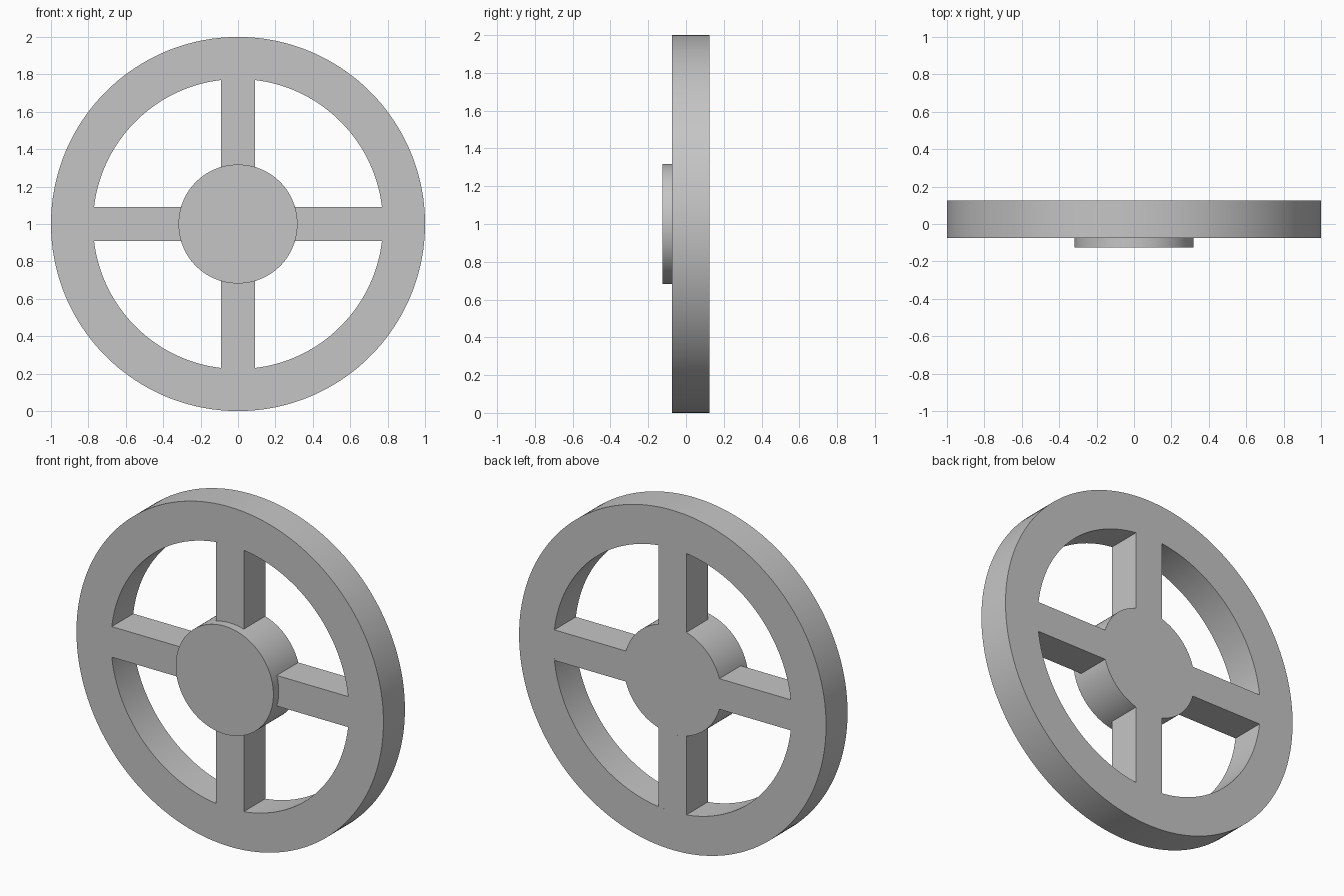
import bpy, bmesh
from math import sin, cos, asin, pi, tau

cube = bpy.data.objects.get("Cube")
if cube:
    bpy.data.objects.remove(cube, do_unlink=True)

SEGMENTS = 180
RIM_OUTER, RIM_INNER, HUB = 1.0, 0.775, 0.318
HALF_SPOKE = 0.09
FRONT, BACK, HUB_FRONT = -0.075, 0.125, -0.125
CENTRE_Z = 1.0

grey = bpy.data.materials.new("plain grey")
grey.use_nodes = True
grey.diffuse_color = (0.56, 0.56, 0.56, 1)
grey.node_tree.nodes["Principled BSDF"].inputs["Base Color"].default_value = grey.diffuse_color


def arc(radius, start, end, steps):
    """Points (x, z) along an arc, both ends included."""
    angles = [start + (end - start) * i / steps for i in range(steps + 1)]
    return [(radius * cos(a), radius * sin(a)) for a in angles]


def finish(name, bm):
    bmesh.ops.recalc_face_normals(bm, faces=bm.faces)
    mesh = bpy.data.meshes.new(name)
    bm.to_mesh(mesh)
    bm.free()
    mesh.materials.append(grey)
    obj = bpy.data.objects.new(name, mesh)
    obj.location.z = CENTRE_Z
    bpy.context.collection.objects.link(obj)
    return obj


def extruded(name, outline, front, back):
    """Solid made by pushing an (x, z) outline from front to back."""
    bm = bmesh.new()
    face = bm.faces.new([bm.verts.new((x, front, z)) for x, z in outline])
    result = bmesh.ops.extrude_face_region(bm, geom=[face], use_keep_orig=True)
    moved = [v for v in result["geom"] if isinstance(v, bmesh.types.BMVert)]
    bmesh.ops.translate(bm, verts=moved, vec=(0, back - front, 0))
    return finish(name, bm)


# Rim: a rectangular section swept round the axle
bm = bmesh.new()
section = [(RIM_INNER, FRONT), (RIM_OUTER, FRONT), (RIM_OUTER, BACK), (RIM_INNER, BACK)]
verts = [bm.verts.new((r, y, 0)) for r, y in section]
edges = [bm.edges.new((verts[i], verts[(i + 1) % 4])) for i in range(4)]
bmesh.ops.spin(bm, geom=verts + edges, cent=(0, 0, 0), axis=(0, 1, 0),
               angle=tau, steps=SEGMENTS, use_merge=True)
bmesh.ops.remove_doubles(bm, verts=bm.verts, dist=0.0001)
finish("rim", bm)

# Hub: standing proud at the front, flush at the back
extruded("hub", arc(HUB, 0, tau, SEGMENTS)[:-1], HUB_FRONT, BACK)

# Spokes: ends curved to meet the hub and the rim
inner, outer = asin(HALF_SPOKE / HUB), asin(HALF_SPOKE / RIM_INNER)
outline = arc(HUB, inner, -inner, 12) + arc(RIM_INNER, -outer, outer, 8)
for i, side in enumerate(("left", "lower", "right", "upper")):
    spoke = extruded(side + "_spoke", outline, FRONT, BACK)
    spoke.rotation_euler.y = i * pi / 2

# Smooth the round walls, keep the corners sharp
bpy.ops.object.select_all(action="DESELECT")
for obj in bpy.context.collection.objects:
    if obj.type == "MESH" and grey.name in obj.data.materials:
        obj.select_set(True)
        bpy.context.view_layer.objects.active = obj
bpy.ops.object.shade_smooth_by_angle(angle=pi / 6)
